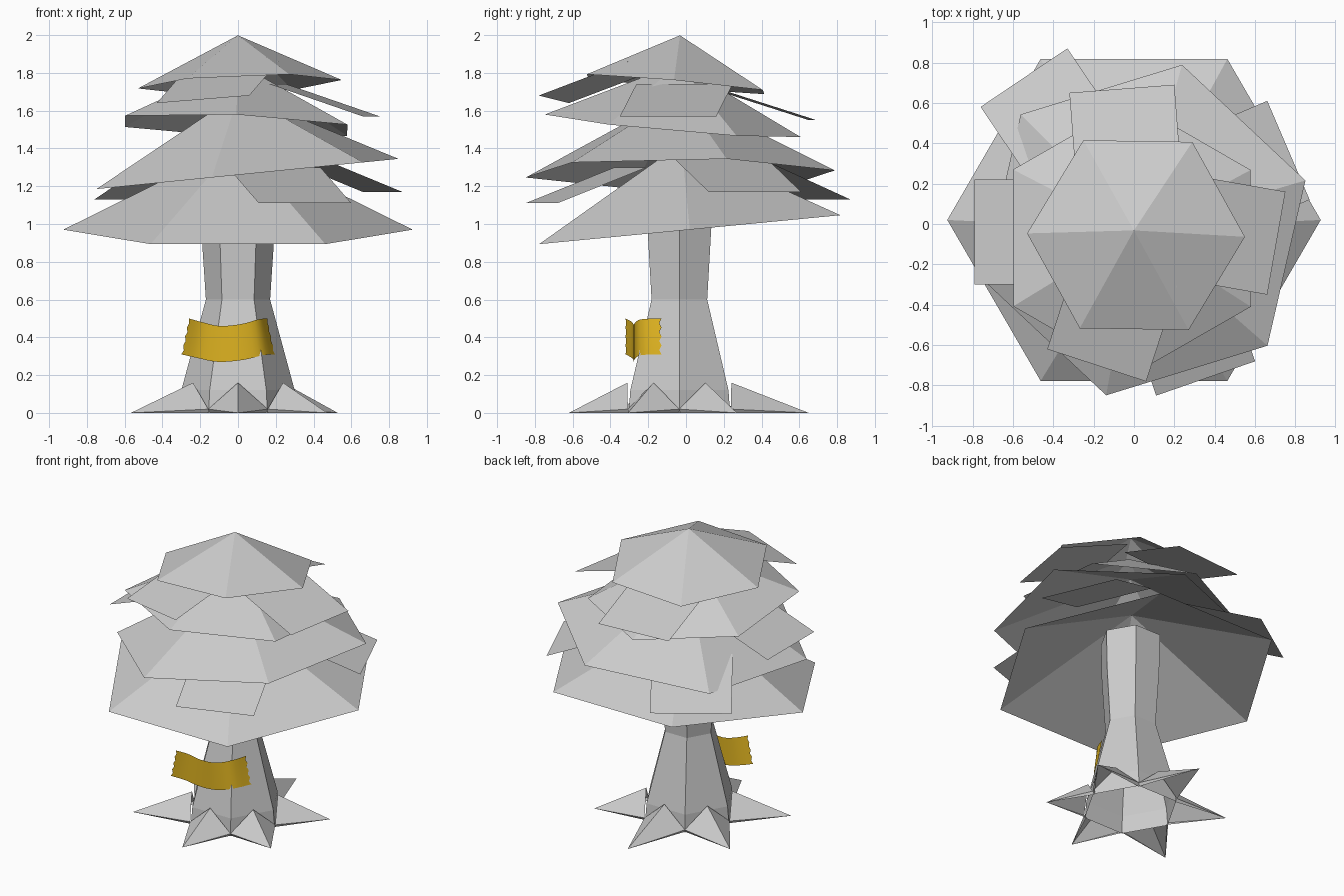
import bpy, bmesh, math
from mathutils import Vector, Matrix

if "Cube" in bpy.data.objects:
    bpy.data.objects.remove(bpy.data.objects["Cube"], do_unlink=True)


def make_material(name, rgb):
    m = bpy.data.materials.new(name)
    m.use_nodes = True
    m.diffuse_color = (*rgb, 1)
    m.node_tree.nodes["Principled BSDF"].inputs["Base Color"].default_value = (*rgb, 1)
    return m


grey = make_material("pale grey", (0.6, 0.6, 0.6))
gold = make_material("gold tape", (0.75, 0.46, 0.015))


def add_mesh(name, verts, faces, material):
    mesh = bpy.data.meshes.new(name)
    mesh.from_pydata(verts, [], faces)
    mesh.materials.append(material)
    obj = bpy.data.objects.new(name, mesh)
    bpy.context.collection.objects.link(obj)
    return obj


def polar(r, deg, z=0.0):
    return Vector((r * math.cos(math.radians(deg)), r * math.sin(math.radians(deg)), z))


# Foliage tiers: open hexagonal cones tipped off level
def foliage_tier(name, center, radius, height, turn, slope_x, slope_y):
    tip = Vector((0, 0, 1)).rotation_difference(Vector((-slope_x, -slope_y, 1)))
    place = Matrix.Translation(center) @ tip.to_matrix().to_4x4()
    verts = [place @ polar(radius, turn + 60 * i) for i in range(6)]
    verts.append(place @ Vector((0, 0, height)))
    add_mesh(name, verts, [(i, (i + 1) % 6, 6) for i in range(6)], grey)


foliage_tier("foliage_bottom", (0, 0.02, 0.97), 0.925, 0.46, 0, 0, 0.096)
foliage_tier("foliage_lower", (0.05, -0.03, 1.265), 0.84, 0.43, 17, 0.1, 0)
foliage_tier("foliage_upper", (-0.01, -0.07, 1.52), 0.68, 0.33, 30, -0.04, -0.088)
foliage_tier("foliage_top", (0.01, -0.055, 1.74), 0.54, 0.26, -1, 0.04, -0.09)


# Loose flat flaps poking out between the tiers, rising inward
def foliage_flap(name, a, b, z_a, z_b, rise):
    a, b = Vector((*a, z_a)), Vector((*b, z_b))
    edge = (b - a).normalized()
    inward = Vector((-edge.y, edge.x, 0)) * 0.5 + Vector((0, 0, rise))
    add_mesh(name, [a, b, b + inward, a + inward], [(0, 1, 2, 3)], grey)


foliage_flap("flap_top_front", (-0.43, -0.62), (0.06, -0.78), 1.64, 1.68, 0.18)
foliage_flap("flap_top_back", (0.2, 0.69), (-0.32, 0.65), 1.55, 1.55, 0.16)
foliage_flap("flap_top_side", (0.66, -0.35), (0.75, 0.16), 1.57, 1.57, 0.17)
foliage_flap("flap_middle_side", (-0.79, 0.22), (-0.79, -0.3), 1.38, 1.38, 0.18)
foliage_flap("flap_low_front", (0.11, -0.85), (0.6, -0.68), 1.11, 1.11, 0.19)
foliage_flap("flap_low_side", (0.87, 0.12), (0.66, 0.61), 1.17, 1.17, 0.19)
foliage_flap("flap_low_back", (-0.33, 0.87), (-0.76, 0.58), 1.13, 1.13, 0.19)

# Trunk: six-sided, waisted, flaring at the foot
axis = Vector((0, -0.035, 0))
rings = [(0.31, 0), (0.3, 0.12), (0.17, 0.6), (0.195, 0.98), (0.2, 1.25)]
verts = [axis + polar(r, 60 * i, z) for r, z in rings for i in range(6)]
faces = [(6 * k + i, 6 * k + (i + 1) % 6, 6 * k + 6 + (i + 1) % 6, 6 * k + 6 + i)
         for k in range(len(rings) - 1) for i in range(6)]
add_mesh("trunk", verts, faces, grey)

# Roots: one ridged spike on each trunk side
for i, reach in enumerate([0.61, 0.685, 0.62, 0.655, 0.585, 0.545]):
    mid = 30 + 60 * i
    verts = [axis + p for p in (polar(0.275, mid, 0.16), polar(reach, mid),
                                polar(0.315, mid - 30, 0.02), polar(0.315, mid + 30, 0.02),
                                polar(0.3, mid - 30), polar(0.3, mid + 30))]
    add_mesh(f"root_{i + 1}", verts, [(0, 2, 1), (0, 1, 3), (2, 4, 1), (3, 1, 5)], grey)

# Tape: wavy strip with torn, toothed ends
path = [Vector(p) for p in ((-0.28, -0.32, 0.405), (-0.2, -0.285, 0.385), (-0.1, -0.275, 0.365),
                            (0.02, -0.275, 0.375), (0.12, -0.24, 0.4), (0.175, -0.13, 0.405))]


def along(t):
    s = t * (len(path) - 1)
    k = min(int(s), len(path) - 2)
    p = [path[max(0, min(len(path) - 1, k + j))] for j in (-1, 0, 1, 2)]
    u = s - k
    return 0.5 * (2 * p[1] + (p[2] - p[0]) * u + (2 * p[0] - 5 * p[1] + 4 * p[2] - p[3]) * u ** 2
                  + (3 * p[1] - p[0] - 3 * p[2] + p[3]) * u ** 3)


cols, rows = 20, 8
verts = []
for c in range(cols + 1):
    for r in range(rows + 1):
        t = c / cols
        if c in (0, cols):
            t += (0.03 if c == 0 else -0.03) * (r % 2)
        lean = 0.04 * (1 - 2 * t) * (r / rows - 0.5)
        verts.append(along(t) + Vector((lean, 0, 0.19 * (r / rows - 0.5))))
step = rows + 1
faces = [(c * step + r, (c + 1) * step + r, (c + 1) * step + r + 1, c * step + r + 1)
         for c in range(cols) for r in range(rows)]
tape = add_mesh("tape", verts, faces, gold)
for poly in tape.data.polygons:
    poly.use_smooth = True
